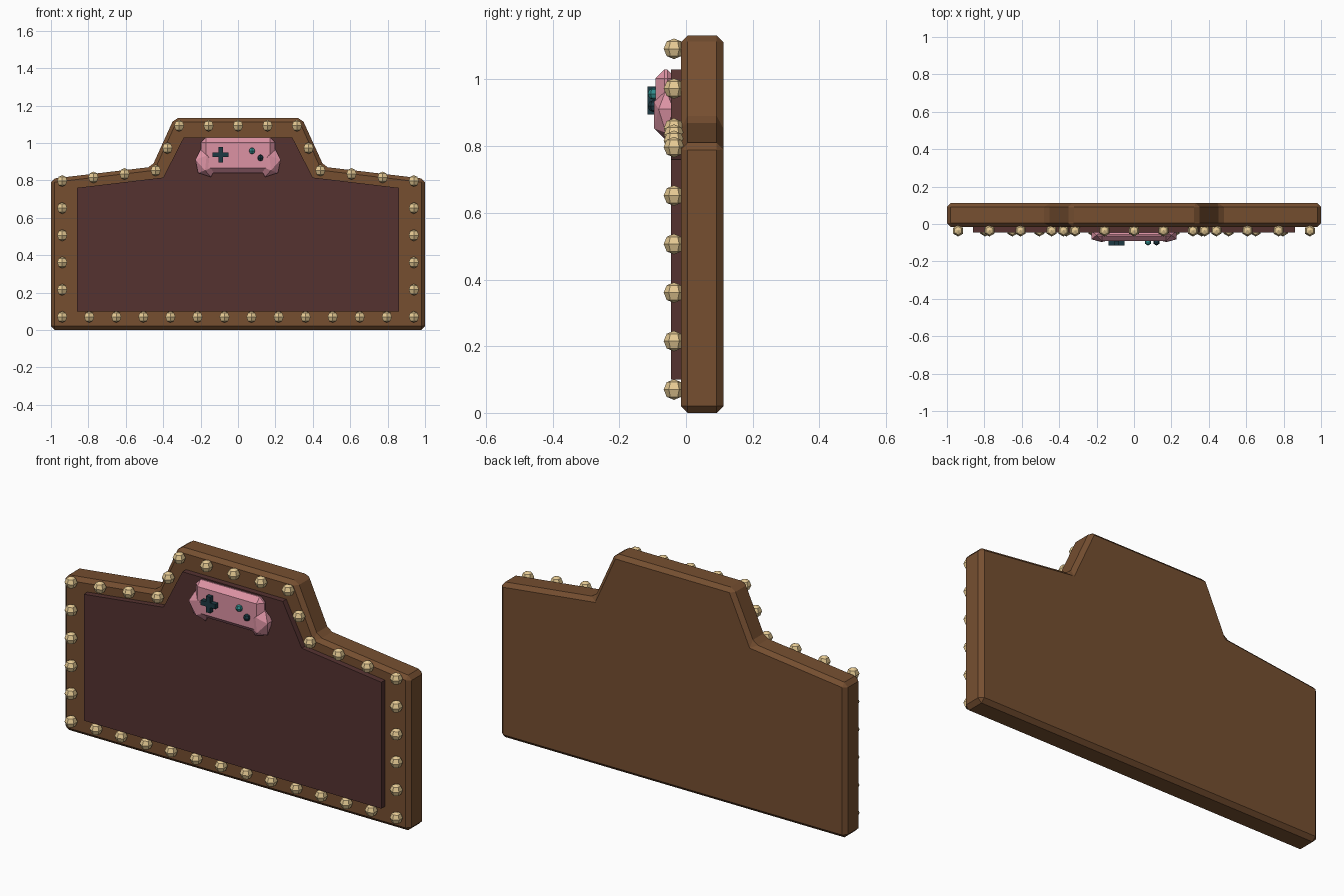
import bpy, bmesh, math
from mathutils import Matrix, Vector

if "Cube" in bpy.data.objects:
    bpy.data.objects.remove(bpy.data.objects["Cube"])


def material(name, rgb):
    m = bpy.data.materials.new(name)
    m.diffuse_color = (*rgb, 1)
    m.use_nodes = True
    m.node_tree.nodes["Principled BSDF"].inputs["Base Color"].default_value = m.diffuse_color
    return m


WOOD = material("wood", (0.18, 0.078, 0.03))
FABRIC = material("fabric", (0.09, 0.032, 0.03))
BRASS = material("brass", (0.8, 0.6, 0.3))
PINK = material("pink", (0.72, 0.29, 0.37))
NAVY = material("navy", (0.012, 0.04, 0.055))
TEAL = material("teal", (0.03, 0.27, 0.27))


def finish(bm, name, mat, bevel=0):
    bmesh.ops.recalc_face_normals(bm, faces=bm.faces)
    me = bpy.data.meshes.new(name)
    bm.to_mesh(me)
    bm.free()
    me.materials.append(mat)
    ob = bpy.data.objects.new(name, me)
    bpy.context.collection.objects.link(ob)
    if bevel:
        mod = ob.modifiers.new("chamfer", 'BEVEL')
        mod.width = bevel
        mod.segments = 1
        mod.limit_method = 'ANGLE'
        mod.angle_limit = math.radians(5)
    return ob


def slab(name, half, y0, y1, mat, bevel=0):
    """Extrude a left-right symmetric outline (right half, bottom to top) along y."""
    outline = half + [(-x, z) for x, z in reversed(half)]
    bm = bmesh.new()
    face = bm.faces.new([bm.verts.new((x, y0, z)) for x, z in outline])
    ext = bmesh.ops.extrude_face_region(bm, geom=[face])
    verts = [v for v in ext["geom"] if isinstance(v, bmesh.types.BMVert)]
    bmesh.ops.translate(bm, verts=verts, vec=(0, y1 - y0, 0))
    return finish(bm, name, mat, bevel)


def box(bm, center, size):
    bmesh.ops.create_cube(bm, size=1, matrix=Matrix.Translation(center) @ Matrix.Diagonal((*size, 1)))


def ball(bm, center, r):
    # six-sided ball with a corner pointing to the front
    mat = Matrix.Translation(center) @ Matrix.Rotation(math.pi / 2, 4, 'Z')
    new = bmesh.ops.create_uvsphere(bm, u_segments=6, v_segments=4, radius=r)["verts"]
    if max(abs(v.co.y) for v in new) > max(abs(v.co.x) for v in new):
        mat = Matrix.Translation(center)
    bmesh.ops.transform(bm, matrix=mat, verts=new)


# Headboard frame and padded panel
slab("headboard_frame", [(1, 0), (1, 0.808), (0.46, 0.872), (0.342, 1.132)], -0.015, 0.112, WOOD, 0.02)
slab("headboard_panel", [(0.86, 0.10), (0.86, 0.76), (0.40, 0.815), (0.29, 1.03)], -0.045, 0.0, FABRIC)

# Brass studs spaced along the frame
corners = [(-0.94, 0.07), (0.94, 0.07), (0.94, 0.797), (0.44, 0.853), (0.315, 1.092),
           (-0.315, 1.092), (-0.44, 0.853), (-0.94, 0.797)]
steps = [13, 5, 3, 2, 4, 2, 3, 5]
bm = bmesh.new()
for i, n in enumerate(steps):
    a, b = Vector(corners[i]), Vector(corners[(i + 1) % len(corners)])
    for k in range(n):
        p = a.lerp(b, k / n)
        ball(bm, (p.x, -0.036, p.y), 0.031)
finish(bm, "brass_studs", BRASS)

# Gamepad body
bm = bmesh.new()
box(bm, (0, -0.0605, 0.935), (0.395, 0.063, 0.19))
finish(bm, "gamepad_body", PINK, 0.027)

# Gamepad grips, faceted and tilted, mirrored left to right
for side, label in ((1, "left"), (-1, "right")):
    bm = bmesh.new()
    mat = (Matrix.Translation((-0.172 * side, -0.06, 0.893)) @ Matrix.Diagonal((side, 1, 1, 1))
           @ Matrix.Rotation(math.radians(-20), 4, 'Y') @ Matrix.Diagonal((0.064, 0.042, 0.08, 1)))
    bmesh.ops.create_icosphere(bm, subdivisions=1, radius=1, matrix=mat)
    finish(bm, "gamepad_grip_" + label, PINK)

# Direction pad: one plus-shaped plate
bm = bmesh.new()
box(bm, (-0.093, -0.102, 0.937), (0.084, 0.026, 0.025))
box(bm, (-0.093, -0.102, 0.937), (0.025, 0.0262, 0.084))
finish(bm, "direction_pad", NAVY)

# Buttons
for name, x, z, mat in (("upper_button", 0.075, 0.957, TEAL), ("lower_button", 0.12, 0.92, NAVY)):
    bm = bmesh.new()
    ball(bm, (x, -0.097, z), 0.018)
    finish(bm, name, mat)
